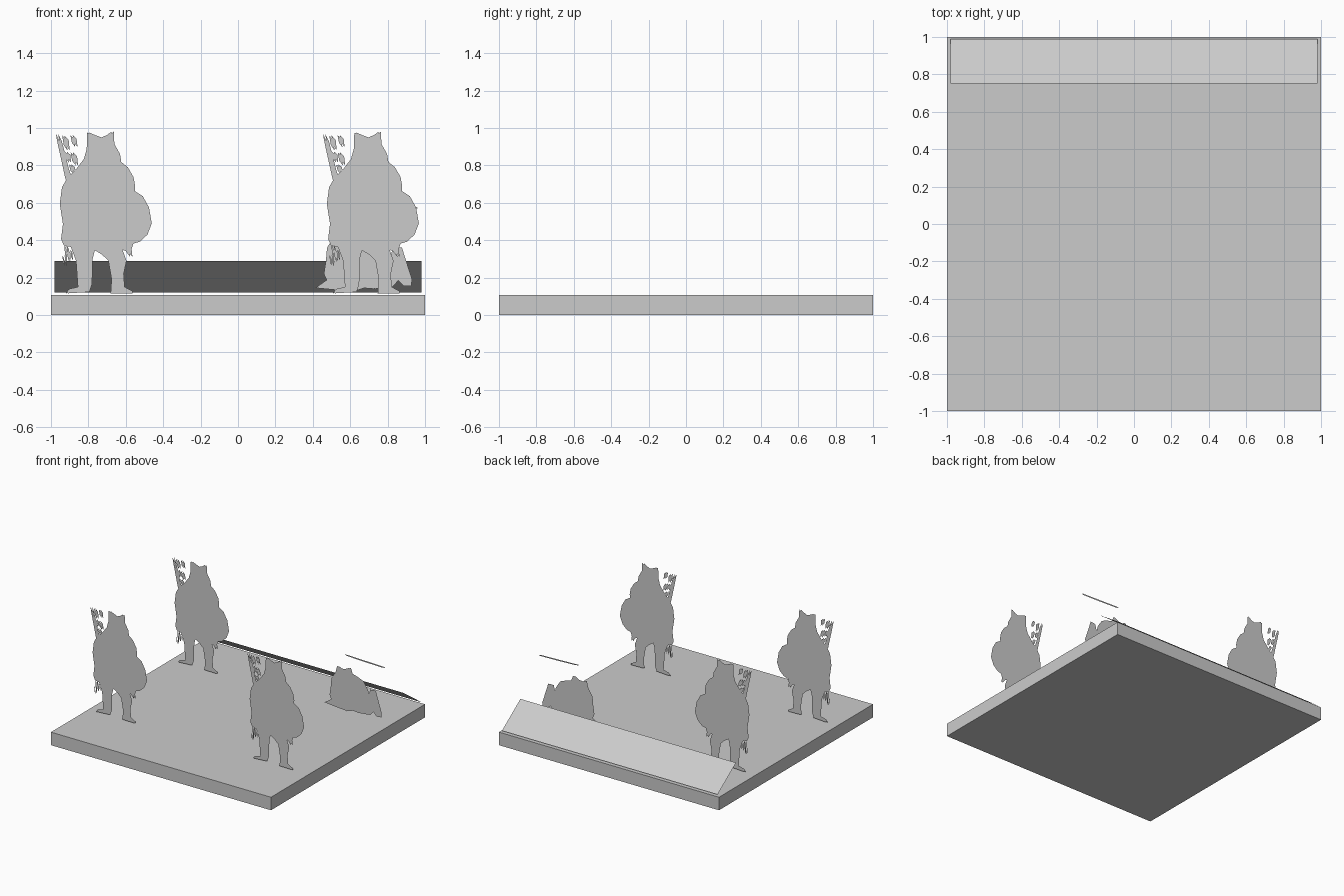
import bpy, bmesh

grey = bpy.data.materials.new("plain_grey")
grey.diffuse_color = (0.6, 0.6, 0.6, 1)


def make(name, bm):
    me = bpy.data.meshes.new(name)
    bm.to_mesh(me)
    bm.free()
    me.materials.append(grey)
    ob = bpy.data.objects.new(name, me)
    bpy.context.collection.objects.link(ob)
    return ob


def add_sheet(bm, pts, y, dx, facing):
    """Flat cut-out in the xz plane, turned to face -y or +y."""
    f = bm.faces.new([bm.verts.new((x + dx, y, z)) for x, z in pts])
    f.normal_update()
    if f.normal.y * facing < 0:
        f.normal_flip()


def standee(name, shapes, x, y):
    """Two thin paper layers: front and slightly shifted back."""
    bm = bmesh.new()
    for pts in shapes:
        add_sheet(bm, pts, y - 0.002, x - 0.006, -1)
        add_sheet(bm, pts, y + 0.002, x + 0.006, 1)
    return make(name, bm)


# Square base board
bm = bmesh.new()
bmesh.ops.create_cube(bm, size=1)
for v in bm.verts:
    v.co = (v.co.x * 2, v.co.y * 2, (v.co.z + 0.5) * 0.107)
make("base_board", bm)

# Tilted panel along the back edge
bm = bmesh.new()
bm.faces.new([bm.verts.new(c) for c in
              ((-.98, .75, .29), (.98, .75, .29), (.98, .99, .12), (-.98, .99, .12))][::-1])
for f in bm.faces:
    f.normal_update()
    if f.normal.z < 0:
        f.normal_flip()
make("back_panel", bm)

# Standing warrior outline (local x measured from the figure centre at -0.72)
body = [(-.08, .975), (-.05, .962), (-.01, .947), (.025, .962), (.05, .98), (.053, .914),
        (.083, .861), (.09, .818), (.125, .79), (.155, .738), (.164, .69), (.162, .663),
        (.205, .635), (.238, .575), (.253, .49), (.23, .43), (.19, .392), (.155, .382),
        (.145, .353), (.15, .31), (.125, .342), (.095, .353), (.118, .29), (.103, .22),
        (.108, .15), (.15, .128), (.15, .114), (.045, .116), (.05, .19), (.033, .29),
        (0, .322), (-.05, .353), (-.063, .3), (-.066, .166), (-.08, .123), (-.195, .116),
        (-.178, .139), (-.13, .15), (-.14, .29), (-.168, .364), (-.205, .372), (-.22, .406),
        (-.21, .487), (-.227, .594), (-.215, .684), (-.18, .743), (-.147, .77),
        (-.098, .834), (-.083, .888)]
spear = [(-.248, .968), (-.228, .93), (-.19, .78), (-.175, .735), (-.183, .715), (-.196, .725), (-.237, .91)]


def shard(x, z, w, h):
    return [(x - w, z + h), (x + w * .6, z + h * .4), (x + w, z - h), (x - w * .4, z - h * .3)]


# Loose arrow tips above the shoulder and tatters hanging below the hand
shards = [shard(*s) for s in ((-.2, .92, .014, .04), (-.157, .93, .013, .032),
                              (-.19, .845, .012, .03), (-.155, .835, .014, .035),
                              (-.165, .78, .012, .025), (-.195, .33, .008, .05),
                              (-.207, .29, .006, .03), (-.175, .32, .007, .03))]
for i, (x, y) in enumerate(((-.72, -.525), (-.72, .54), (.708, -.525))):
    standee(f"standing_figure_{i + 1}", [body, spear] + shards, x, y)

# Low crouching figure with a floating bar above it
crouch = [(.42, .145), (.48, .187), (.465, .22), (.476, .29), (.482, .36), (.52, .42),
          (.535, .475), (.56, .462), (.60, .465), (.645, .488), (.66, .445), (.71, .43),
          (.76, .41), (.80, .35), (.815, .29), (.835, .36), (.87, .362), (.893, .29),
          (.925, .19), (.92, .155), (.893, .155), (.856, .19), (.82, .15), (.73, .14),
          (.67, .145), (.62, .128), (.52, .135)]
bar = [(.60, .588), (.70, .585), (.95, .577), (.955, .57), (.80, .573), (.62, .58)]
standee("crouching_figure", [crouch], 0, .535)
standee("floating_bar", [bar], 0, .535)
